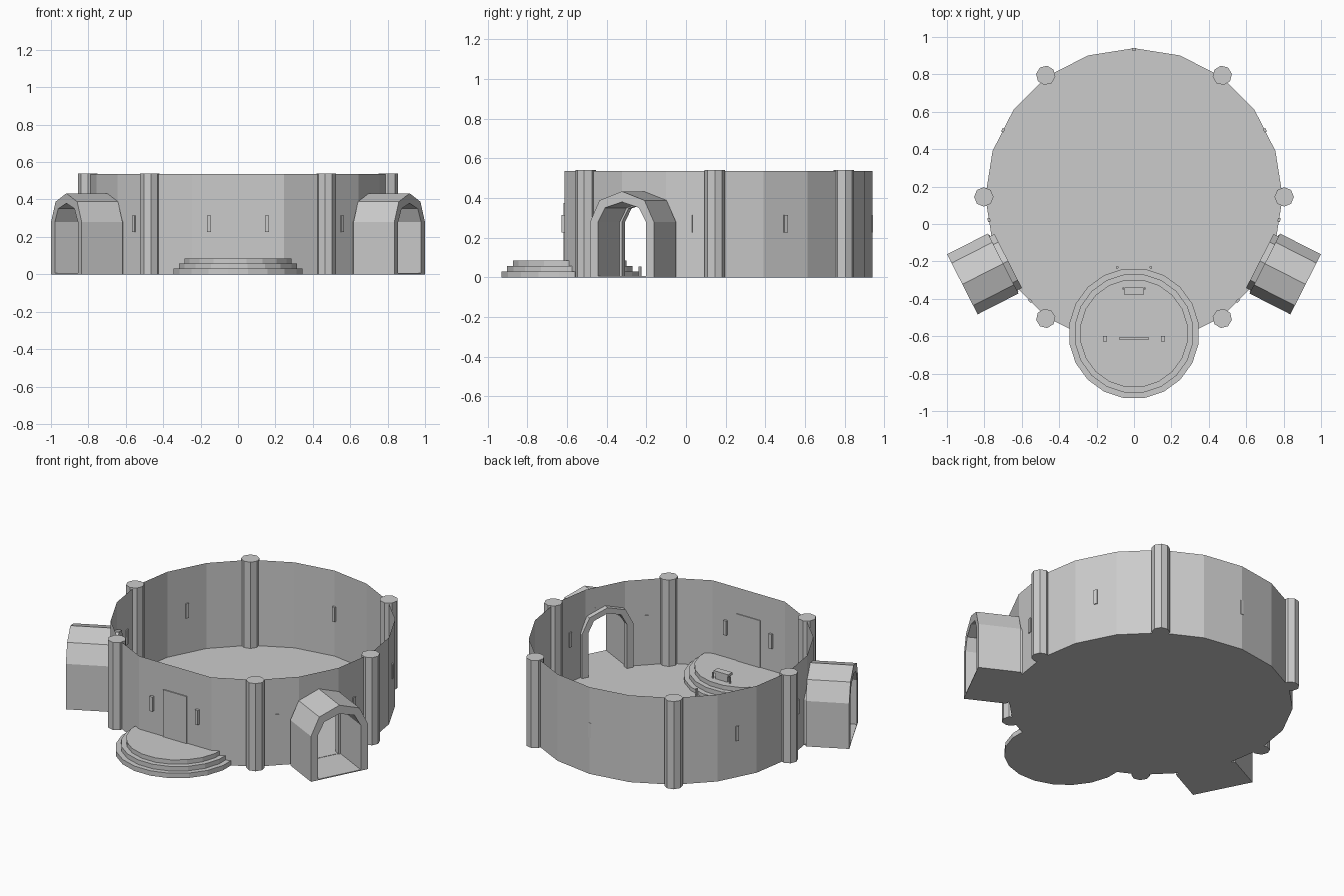
import bpy, bmesh
from math import radians, cos, sin, pi
from mathutils import Matrix

if "Cube" in bpy.data.objects:
    bpy.data.objects.remove(bpy.data.objects["Cube"])

CY, R, H = 0.145, 0.795, 0.535      # room centre, radius, wall height


def make(name, verts, faces, mat=None, fix=True):
    me = bpy.data.meshes.new(name)
    me.from_pydata(verts, [], faces)
    if mat:
        me.transform(mat)
    bm = bmesh.new()
    bm.from_mesh(me)
    bmesh.ops.remove_doubles(bm, verts=bm.verts, dist=0.0001)
    if fix:
        bmesh.ops.recalc_face_normals(bm, faces=bm.faces)
    bm.to_mesh(me)
    bm.free()
    ob = bpy.data.objects.new(name, me)
    bpy.context.collection.objects.link(ob)
    return ob


def prism(name, pts, z0, z1):
    n = len(pts)
    v = [(x, y, z0) for x, y in pts] + [(x, y, z1) for x, y in pts]
    f = [tuple(range(n))[::-1], tuple(range(n, 2 * n))]
    f += [(i, (i + 1) % n, n + (i + 1) % n, n + i) for i in range(n)]
    return make(name, v, f)


def ngon(cx, cy, r, n, off=0.0):
    return [(cx + r * cos(off + 2 * pi * i / n), cy + r * sin(off + 2 * pi * i / n)) for i in range(n)]


def box(name, cx, cy, sx, sy, z0, z1, rot=0.0):
    c, s = cos(rot), sin(rot)
    pts = [(cx + c * a * sx / 2 - s * b * sy / 2, cy + s * a * sx / 2 + c * b * sy / 2)
           for a, b in ((-1, -1), (1, -1), (1, 1), (-1, 1))]
    return prism(name, pts, z0, z1)


def arch(w, rise, spring=0.28, base=0.0):
    d = 0.707
    return [(-w, base), (-w, spring), (-w * d, spring + rise * d), (0, spring + rise),
            (w * d, spring + rise * d), (w, spring), (w, base)]


# Room outline: 20 sides, front corner dropped so the front wall is flat
angles = [a for a in range(0, 360, 18) if a != 270]
ring = [(R * cos(radians(a)), CY + R * sin(radians(a))) for a in angles]
prism("floor", ring, 0.0, 0.008)
prism("floor_medallion", ngon(0, CY, 0.16, 32), 0.0, 0.011)

# Single-skin wall with two arched doorways
verts, faces = [], []
for i, a in enumerate(angles):
    p, q = ring[i], ring[(i + 1) % len(ring)]
    half = R * sin(radians(9))
    if a in (198, 324):
        prof = [(-half, H)] + arch(half, 0.10)[1:-1] + [(half, H)]
    else:
        prof = [(-half, H), (-half, 0), (half, 0), (half, H)]
    s = len(verts)
    for u, z in prof:
        t = u / (2 * half) + 0.5
        verts.append((p[0] + (q[0] - p[0]) * t, p[1] + (q[1] - p[1]) * t, z))
    faces.append(tuple(range(s, len(verts))))
make("wall", verts, faces, fix=False)

# Pillars on the wall corners
for a in (0, 54, 126, 180, 234, 306):
    t = radians(a)
    prism("pillar", ngon(0.803 * cos(t), CY + 0.803 * sin(t), 0.052, 8, t), 0, 0.54)


def arch_tube(name, ang, outer, inner, r0, r1):
    n = len(outer)
    v = []
    for prof, r in ((outer, r0), (inner, r0), (outer, r1), (inner, r1)):
        v += [(r, u, z) for u, z in prof]
    f = []
    for i in range(n - 1):
        f += [(i, i + 1, 2 * n + i + 1, 2 * n + i), (n + i, 3 * n + i, 3 * n + i + 1, n + i + 1),
              (i, n + i, n + i + 1, i + 1), (2 * n + i, 2 * n + i + 1, 3 * n + i + 1, 3 * n + i)]
    for k in (0, n - 1):
        f.append((k, 2 * n + k, 3 * n + k, n + k))
    mat = Matrix.Translation((0, CY, 0)) @ Matrix.Rotation(radians(ang), 4, 'Z')
    return make(name, v, f, mat)


# Two arched porches with floors and inner door frames
for ang in (-27, 207):
    arch_tube("porch", ang, arch(0.18, 0.153), arch(0.135, 0.10), 0.785, 1.03)
    arch_tube("door_frame", ang, arch(0.162, 0.13), arch(0.122, 0.095), 0.755, 0.79)
    t = radians(ang)
    box("porch_floor", 0.905 * cos(t), CY + 0.905 * sin(t), 0.25, 0.34, 0, 0.006, t)

# Narrow window slots
for a, r in ((90, 0.79), (27, 0.785), (153, 0.785), (-9, 0.785), (189, 0.785), (-45, 0.785), (225, 0.785)):
    t = radians(a)
    box("window_slot", r * cos(t), CY + r * sin(t), 0.014, 0.02, 0.225, 0.315, t)
for x in (-0.155, 0.155):
    box("window_slot", x, -0.613, 0.02, 0.03, 0.225, 0.315)

# Stepped round platform through the front wall
for name, r, z0, z1 in (("lower_step", 0.35, 0, 0.03), ("middle_step", 0.32, 0.03, 0.058), ("platform_top", 0.29, 0.058, 0.085)):
    prism(name, ngon(0, -0.585, r, 20, radians(9)), z0, z1)

# Wall panel, table and small posts
box("wall_panel", 0, -0.612, 0.16, 0.012, 0.085, 0.375)
box("table_base", 0, -0.36, 0.08, 0.03, 0.085, 0.12)
box("table_top", 0, -0.36, 0.10, 0.04, 0.12, 0.135)
for s in (-1, 1):
    prism("table_post", ngon(s * 0.058, -0.345, 0.006, 6), 0.085, 0.12)
    prism("step_post", ngon(s * 0.09, -0.232, 0.008, 6), 0.0, 0.055)
